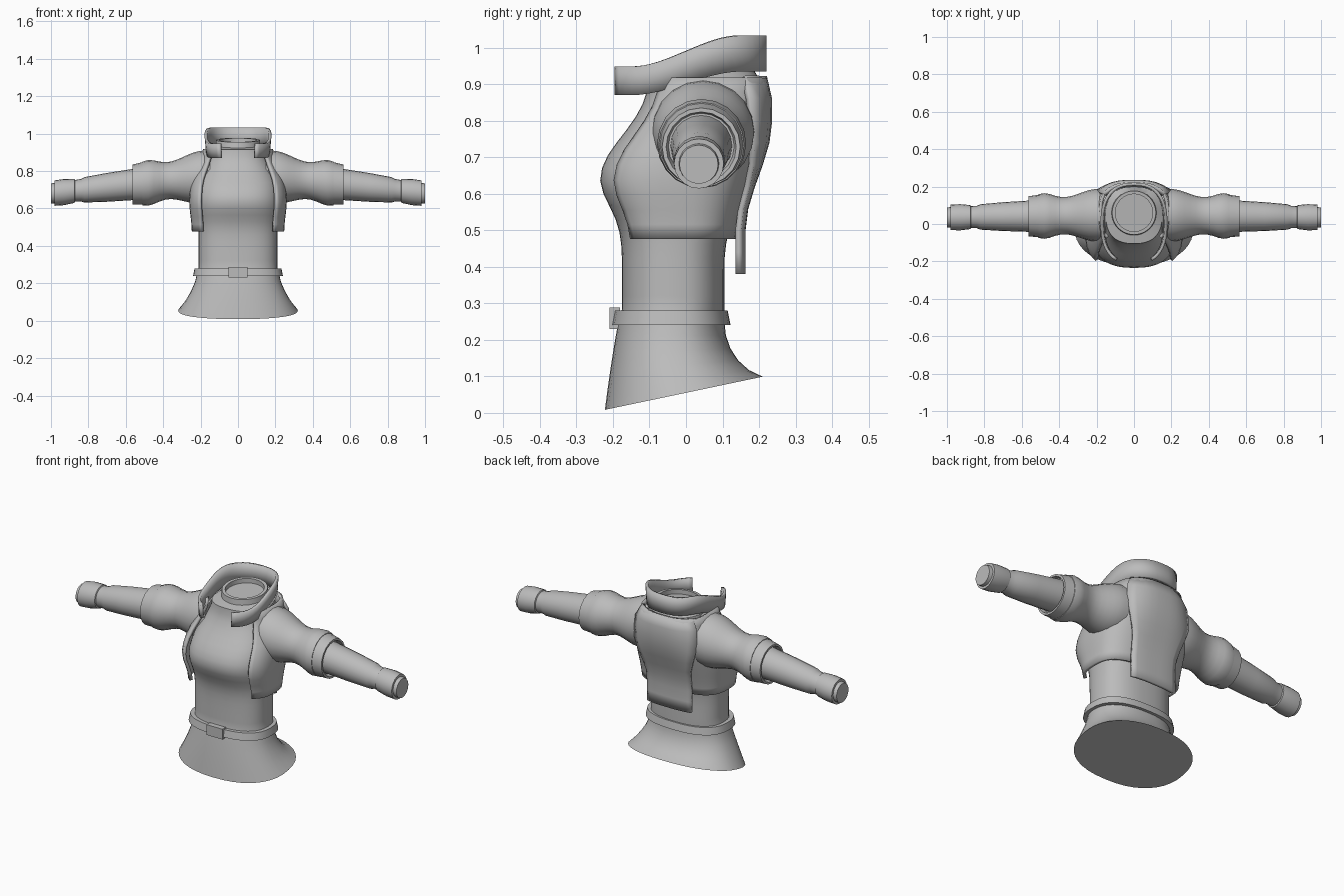
import bpy, bmesh, math

if "Cube" in bpy.data.objects:
    bpy.data.objects.remove(bpy.data.objects["Cube"])

grey = bpy.data.materials.new("plain_grey")
grey.use_nodes = True
grey.diffuse_color = (0.5, 0.5, 0.5, 1)
grey.node_tree.nodes["Principled BSDF"].inputs["Base Color"].default_value = grey.diffuse_color


def loft(name, rows, closed=True, caps=False, mirror=False, thick=0.0):
    """Skin a list of equal-length point rows into one mesh object."""
    bm = bmesh.new()
    grid = [[bm.verts.new(point) for point in row] for row in rows]
    count = len(grid[0])
    for lower, upper in zip(grid, grid[1:]):
        for i in range(count if closed else count - 1):
            j = (i + 1) % count
            bm.faces.new((lower[i], lower[j], upper[j], upper[i]))
    if caps:
        bm.faces.new(grid[0])
        bm.faces.new(grid[-1])
    bmesh.ops.recalc_face_normals(bm, faces=bm.faces)
    mesh = bpy.data.meshes.new(name)
    bm.to_mesh(mesh)
    bm.free()
    mesh.materials.append(grey)
    part = bpy.data.objects.new(name, mesh)
    bpy.context.collection.objects.link(part)
    if mirror:
        part.modifiers.new("mirror", "MIRROR")
    if thick:
        shell = part.modifiers.new("thickness", "SOLIDIFY")
        shell.thickness = thick
        shell.offset = 0
    bpy.ops.object.select_all(action="DESELECT")
    bpy.context.view_layer.objects.active = part
    part.select_set(True)
    bpy.ops.object.shade_smooth_by_angle(angle=math.radians(35))


def ease(value, start, end):
    """Smooth step from 0 at start to 1 at end."""
    t = min(max((value - start) / (end - start), 0), 1)
    return t * t * (3 - 2 * t)


def bump(offset, width):
    return math.exp(-(offset / width) ** 2)


def signed_power(value, exponent):
    return math.copysign(abs(value) ** exponent, value)


def ring(z, front, back, half, tilt=0.0, boxy=2.5, arc=math.pi, steps=40):
    """Rounded-box cross-section centred on the back; a smaller arc leaves the front open."""
    is_open = arc < math.pi
    points = []
    for i in range(steps + is_open):
        angle = arc * (2 * i / steps - 1)
        x = half * signed_power(math.sin(angle), 2 / boxy)
        y = (front + back) / 2 + (back - front) / 2 * signed_power(math.cos(angle), 2 / boxy)
        points.append((x, y, z + tilt * y))
    return points


def torso_ring(z, grow_side=0.0, grow_back=0.0, **shape):
    """Waist, bust and shoulder section at a height."""
    front = -0.175 - 0.06 * bump(z - 0.64, 0.1) + 0.07 * ease(z, 0.7, 0.9)
    back = 0.105 + 0.095 * ease(z, 0.4, 0.85)
    half = 0.21 + 0.015 * bump(z - 0.64, 0.1) - 0.06 * ease(z, 0.72, 0.92)
    return ring(z, front, back + grow_back, half + grow_side, **shape)


def skirt_ring(flare):
    """Skirt section, from the waist (0) to the slanted hem (1)."""
    return ring(0.25 - 0.195 * flare, -0.185 - 0.037 * flare, 0.105 + 0.105 * flare ** 2,
                0.22 + 0.1 * flare ** 1.5, tilt=0.21 * flare ** 2, boxy=2.3)


def neck_ring(z, radius):
    return ring(z, 0.06 - radius, 0.06 + radius, radius, tilt=0.1, boxy=2)


# Flared skirt, waist, chest and recessed neck opening as one body
body = [skirt_ring(1 - i / 5) for i in range(6)]
body += [torso_ring(0.285 + 0.035 * i) for i in range(19)]
body += [neck_ring(z, radius) for z, radius in
         ((0.93, 0.12), (0.96, 0.117), (0.96, 0.1), (0.935, 0.1))]
loft("body", body, caps=True)

# Open-fronted short jacket
loft("jacket", [torso_ring(0.477 + 0.04 * i, grow_side=0.028, grow_back=0.015, boxy=2.9, arc=2.36)
                for i in range(12)], closed=False, thick=0.016)


def panel_row(z):
    """Back panel row, wide at the shoulders and curling forward at its edges."""
    half = 0.137 + 0.055 * ease(z, 0.55, 0.78) - 0.04 * ease(z, 0.84, 0.94)
    middle = 0.155 + 0.073 * ease(z, 0.5, 0.8) - 0.015 * ease(z, 0.85, 0.93)
    curl = 0.012 + 0.045 * ease(z, 0.6, 0.85)
    return [(half * k / 5, middle - curl * abs(k / 5) ** 3, z) for k in range(-5, 6)]


loft("back_panel", [panel_row(0.38 + 0.06 * i) for i in range(10)], closed=False, thick=0.016)


def collar_row(height):
    """Collar line from the lower edge (0) to the upper edge (1), rising to the back."""
    row = []
    for x, y, z in ring(0, -0.21, 0.213, 0.163 + 0.008 * height, arc=2.65):
        lower = 0.87 + 0.065 * ease(y, -0.15, 0.15)
        row.append((x, y, lower + height * (0.078 + 0.02 * ease(y, -0.15, 0.15))))
    return row


loft("collar", [collar_row(i / 2) for i in range(3)], closed=False, thick=0.016)

# Belt with a plain buckle
loft("belt", [ring(z, -0.183 - grow, 0.102 + grow, 0.22 + grow) for z, grow in
              ((0.24, -0.01), (0.24, 0.02), (0.28, 0.012), (0.28, -0.01))])
loft("buckle", [[(-0.05, y, 0.23), (0.05, y, 0.23), (0.05, y, 0.288), (-0.05, y, 0.288)]
                for y in (-0.18, -0.21)], caps=True)


def arm_tube(name, stations, sides=20):
    """Pair of arm parts turned about the drooping arm axis: distance from centre, radius."""
    rows = []
    for x, radius in stations:
        turns = [2 * math.pi * i / sides for i in range(sides)]
        rows.append([(x, 0.05 - 0.015 * x + radius * math.cos(turn),
                      0.79 - 0.11 * x + radius * math.sin(turn)) for turn in turns])
    loft(name, rows, caps=True, mirror=True)


def sleeve_radius(x):
    """Wide shoulder, narrow upper arm, puff above the cuff."""
    return 0.14 - 0.042 * ease(x, 0.2, 0.38) + 0.024 * bump(x - 0.48, 0.06)


arm_tube("sleeve", [(x, sleeve_radius(x)) for x in (0.15 + 0.03 * i for i in range(13))])
arm_tube("sleeve_cuff", [(0.49, 0.09), (0.49, 0.116), (0.565, 0.107), (0.565, 0.096), (0.545, 0.09)])
arm_tube("forearm", [(0.53, 0.085), (0.7, 0.077), (0.82, 0.068), (0.84, 0.06), (0.89, 0.057)])
arm_tube("wrist_cuff", [(0.87, 0.055), (0.875, 0.064), (0.93, 0.07), (0.98, 0.068),
                        (0.98, 0.055), (1, 0.053)])
